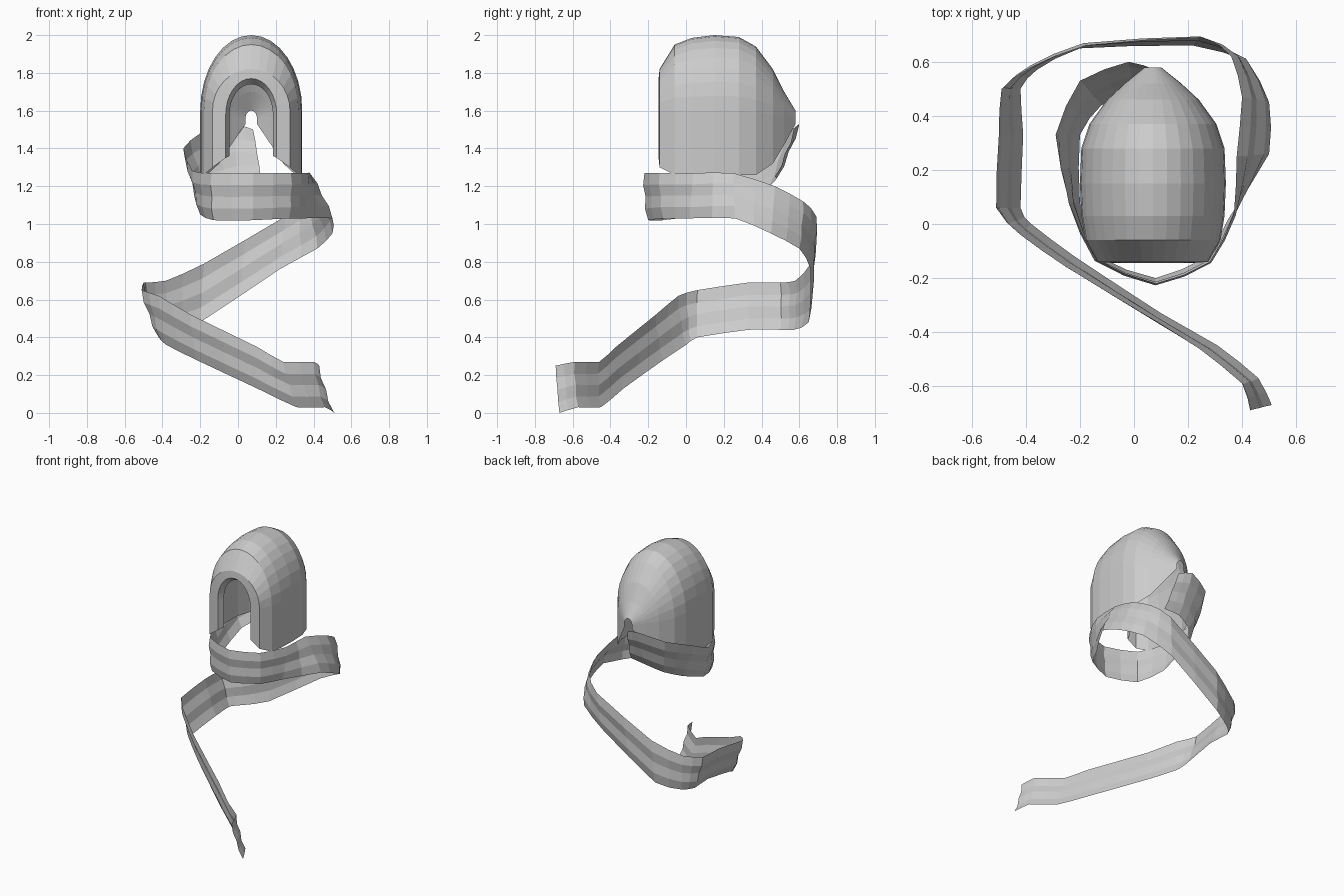
import bpy, math
from mathutils import Vector


def grid_object(name, rows):
    """Skin a list of equal-length point rows into an open cloth sheet."""
    n = len(rows[0])
    verts = [p for r in rows for p in r]
    faces = [(i * n + j, i * n + j + 1, (i + 1) * n + j + 1, (i + 1) * n + j)
             for i in range(len(rows) - 1) for j in range(n - 1)]
    me = bpy.data.meshes.new(name)
    me.from_pydata(verts, [], faces)
    me.update()
    ob = bpy.data.objects.new(name, me)
    bpy.context.collection.objects.link(ob)
    return ob


# Hood: arched sections from the face opening to the pointed back
# (y, half width, bottom z, spring z, top z)
CX = 0.07
sections = [
    (-0.10, 0.115, 1.36, 1.58, 1.74),
    (-0.145, 0.135, 1.35, 1.58, 1.77),
    (-0.14, 0.205, 1.30, 1.60, 1.82),
    (-0.06, 0.25, 1.26, 1.60, 1.95),
    (0.03, 0.265, 1.26, 1.60, 1.985),
    (0.15, 0.27, 1.26, 1.60, 2.00),
    (0.28, 0.265, 1.26, 1.60, 1.99),
    (0.37, 0.235, 1.26, 1.59, 1.94),
    (0.46, 0.17, 1.32, 1.58, 1.82),
    (0.52, 0.105, 1.42, 1.57, 1.70),
    (0.58, 0.03, 1.53, 1.56, 1.60),
]
rows = []
for y, w, z0, zs, zt in sections:
    side = [z0 + (zs - z0) * k / 4 for k in range(4)]
    row = [(CX - w, y, z) for z in side]
    for k in range(17):
        a = math.pi * k / 16
        row.append((CX - w * math.cos(a), y, zs + (zt - zs) * math.sin(a)))
    row += [(CX + w, y, z) for z in reversed(side)]
    rows.append(row)
grid_object("hood", rows)

# Scarf: top edge and bottom edge stations, from the trailing end to the neck
stations = [
    (.43, -.69, .25, .51, -.67, .0), (.40, -.59, .27, .46, -.57, .03),
    (.24, -.46, .27, .31, -.45, .03), (.10, -.37, .35, .10, -.33, .13),
    (-.25, -.16, .52, -.22, -.12, .28), (-.42, -.04, .62, -.38, .0, .36),
    (-.51, .06, .65, -.42, .06, .40), (-.50, .33, .69, -.41, .33, .44),
    (-.49, .50, .69, -.42, .50, .44), (-.38, .58, .70, -.36, .57, .44),
    (-.18, .66, .79, -.20, .65, .48), (.25, .69, 1.04, .22, .66, .76),
    (.36, .62, 1.12, .42, .60, .87), (.40, .47, 1.20, .50, .45, .95),
    (.38, .25, 1.27, .50, .26, 1.03), (.37, .04, 1.27, .35, .02, 1.03),
    (.28, -.14, 1.27, .27, -.12, 1.03), (.08, -.22, 1.27, .08, -.20, 1.02),
    (-.14, -.13, 1.27, -.13, -.12, 1.02), (-.24, .08, 1.28, -.20, .08, 1.05),
    (-.29, .33, 1.40, -.20, .33, 1.15), (-.20, .53, 1.48, -.12, .44, 1.20),
    (-.02, .60, 1.53, .0, .48, 1.24), (.08, .57, 1.50, .12, .47, 1.25),
]
tops = [Vector(s[:3]) for s in stations]
bots = [Vector(s[3:]) for s in stations]


def refine(pts):
    """Insert a gently rounded midpoint between neighbouring points."""
    out = []
    for i in range(len(pts) - 1):
        a, b = pts[i], pts[i + 1]
        p, q = pts[max(i - 1, 0)], pts[min(i + 2, len(pts) - 1)]
        m = (a + b) / 2
        out += [a, m + 0.5 * ((a + b) * 9 / 16 - (p + q) / 16 - m)]
    return out + [pts[-1]]


tops, bots = refine(tops), refine(bots)
folds = [0, 0.012, 0.004, 0.012, 0]     # soft creases across the width
rows = []
for i, (t, b) in enumerate(zip(tops, bots)):
    along = tops[min(i + 1, len(tops) - 1)] - tops[max(i - 1, 0)]
    normal = along.cross(b - t).normalized()
    rows.append([t.lerp(b, k / 4) + normal * f for k, f in enumerate(folds)])
grid_object("scarf", rows)
